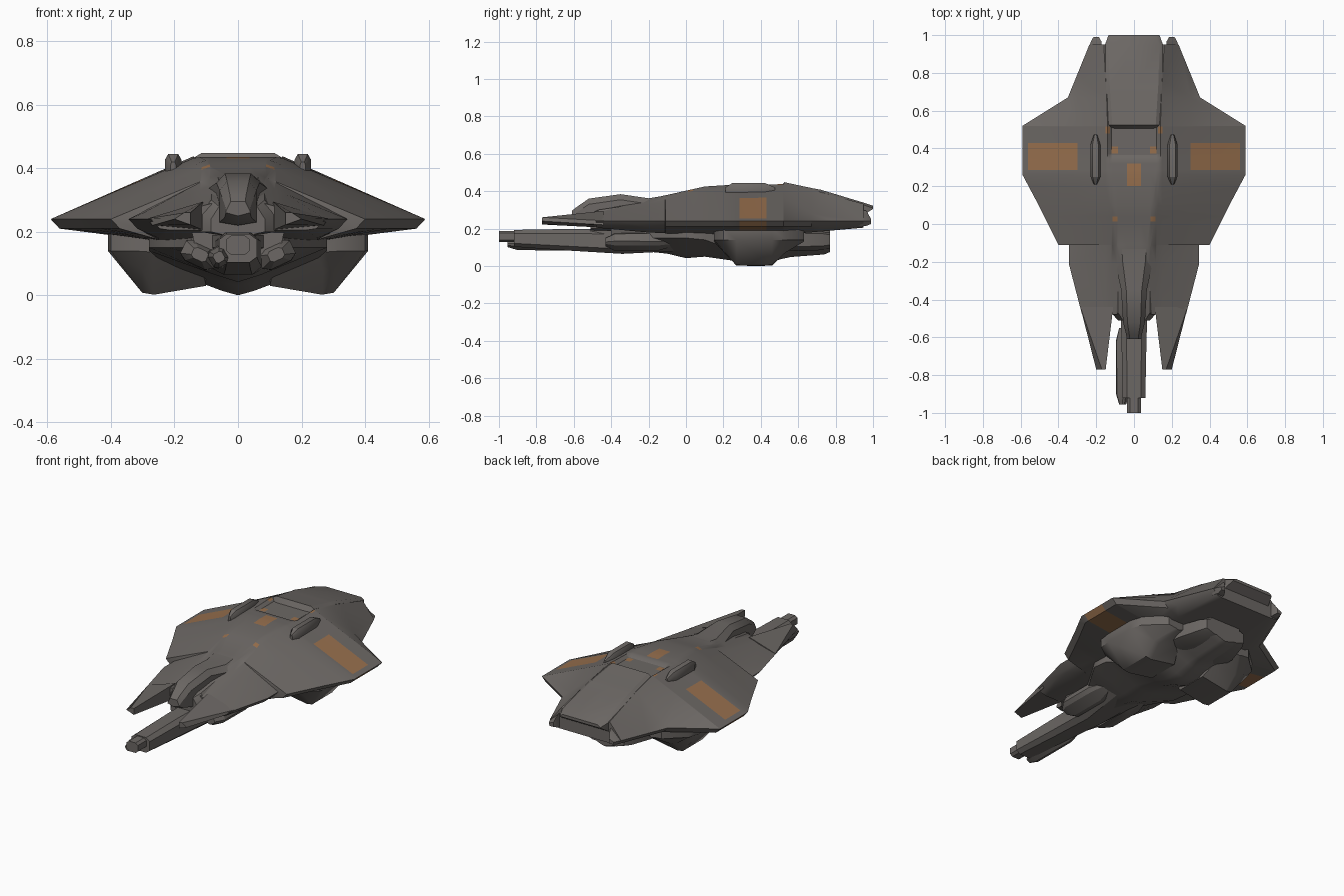
import bpy, bmesh, math
from mathutils import Vector


def material(name, rgb):
    m = bpy.data.materials.new(name)
    m.diffuse_color = (*rgb, 1)
    return m


GREY = material("dark warm grey", (0.15, 0.137, 0.128))
ORANGE = material("faded orange", (0.31, 0.16, 0.075))


def sym(half):
    """Close a half section (top centre to bottom centre) into a full ring."""
    return half + [(-x, z) for x, z in reversed(half[1:-1])]


def octa(cx, cz, w, h, k=0.4, tilt=0):
    """Chamfered box section, half width w and half height h, rolled by tilt degrees."""
    a, b = w * (1 - k), h * (1 - k)
    pts = [(a, h), (w, b), (w, -b), (a, -h), (-a, -h), (-w, -b), (-w, b), (-a, h)]
    c, s = math.cos(math.radians(tilt)), math.sin(math.radians(tilt))
    return [(cx + x * c - z * s, cz + x * s + z * c) for x, z in pts]


def loft(name, rings, mirror=False, paint=None, smooth=30):
    """Skin a list of (y, [(x, z), ...]) sections, capped at both ends."""
    bm = bmesh.new()
    rows = [[bm.verts.new((x, y, z)) for x, z in pts] for y, pts in rings]
    for r0, r1 in zip(rows, rows[1:]):
        n = len(r0)
        for i in range(n):
            bm.faces.new((r0[i], r0[(i + 1) % n], r1[(i + 1) % n], r1[i]))
    bm.faces.new(rows[0])
    bm.faces.new(rows[-1][::-1])
    bmesh.ops.recalc_face_normals(bm, faces=bm.faces)
    if paint:
        paint(bm)
    me = bpy.data.meshes.new(name)
    bm.to_mesh(me)
    bm.free()
    ob = bpy.data.objects.new(name, me)
    bpy.context.collection.objects.link(ob)
    me.materials.append(GREY)
    me.materials.append(ORANGE)
    if mirror:
        ob.modifiers.new("mirror", "MIRROR")
    bpy.ops.object.select_all(action="DESELECT")
    ob.select_set(True)
    bpy.context.view_layer.objects.active = ob
    bpy.ops.object.shade_smooth_by_angle(angle=math.radians(smooth))
    return ob


# Painted panels: x range (mirrored), y range, also on the underside
PANELS = [(0.30, 0.56, 0.285, 0.43, True), (0, 0.037, 0.20, 0.32, False),
          (0.088, 0.115, 0.012, 0.04, False), (0.085, 0.12, 0.372, 0.41, False),
          (0.128, 0.15, 0.48, 0.515, False)]


def paint_panels(bm):
    def cut(axis, v):
        no = Vector((0, 0, 0))
        no[axis] = 1
        bmesh.ops.bisect_plane(bm, geom=bm.verts[:] + bm.edges[:] + bm.faces[:],
                               plane_co=no * v, plane_no=no, dist=1e-5)
    for x0, x1, y0, y1, _ in PANELS:
        for v in sorted({x0, -x0, x1, -x1}):
            cut(0, v)
        cut(1, y0)
        cut(1, y1)
    bm.normal_update()
    for f in bm.faces:
        c = f.calc_center_median()
        up = f.normal.z > 0.3
        for x0, x1, y0, y1, under in PANELS:
            lim = x1 if up else 0.6
            if x0 < abs(c.x) < lim and y0 < c.y < y1 and (up or under):
                f.material_index = 1


# Main hull: y, deck half width, deck centre z, ridge z, edge x, underside z
stations = [(-0.48, 0.06, 0.30, 0.295, 0.275, 0.205), (-0.21, 0.08, 0.355, 0.348, 0.345, 0.18),
            (-0.112, 0.09, 0.378, 0.37, 0.345, 0.175), (-0.11, 0.09, 0.378, 0.37, 0.40, 0.175),
            (0.10, 0.12, 0.425, 0.418, 0.505, 0.17), (0.26, 0.14, 0.435, 0.432, 0.59, 0.17),
            (0.345, 0.14, 0.432, 0.433, 0.59, 0.17), (0.365, 0.14, 0.42, 0.433, 0.59, 0.17),
            (0.52, 0.14, 0.42, 0.438, 0.59, 0.17), (0.67, 0.145, 0.40, 0.408, 0.35, 0.18),
            (0.95, 0.16, 0.325, 0.332, 0.236, 0.205)]
loft("main_hull", [(y, sym([(0, zc), (xd - 0.02, zc), (xd, zr), (xe, 0.24), (xe - 0.028, 0.21),
                            (min(0.25, xe - 0.06), zb), (0, zb)]))
                   for y, xd, zc, zr, xe, zb in stations], paint=paint_panels)

# Forward wing prongs and tail claws
loft("wing_prong", [(-0.44, [(0.11, 0.295), (0.284, 0.242), (0.27, 0.22), (0.11, 0.205)]),
                    (-0.77, [(0.15, 0.26), (0.17, 0.26), (0.20, 0.24), (0.15, 0.222)])], mirror=True)
loft("tail_claw", [(0.86, [(0.165, 0.32), (0.20, 0.295), (0.265, 0.24), (0.24, 0.21), (0.165, 0.205)]),
                   (0.965, [(0.172, 0.295), (0.19, 0.275), (0.228, 0.24), (0.21, 0.215), (0.172, 0.215)]),
                   (0.99, [(0.185, 0.25), (0.19, 0.25), (0.215, 0.24), (0.21, 0.225), (0.185, 0.225)])],
     mirror=True)

# Raised engine hood over the tail
hood = [(0.505, 0.12, 0.42, 0.38), (0.525, 0.135, 0.448, 0.36), (0.68, 0.145, 0.415, 0.33),
        (0.72, 0.148, 0.408, 0.30), (0.945, 0.155, 0.34, 0.27), (1.0, 0.135, 0.322, 0.305)]
loft("engine_hood", [(y, sym([(0, t), (w - 0.02, t), (w, t - 0.012), (w, b), (0, b)]))
                     for y, w, t, b in hood])

# Cockpit nose and its shoulders
nose = [(-0.61, 0.038, 0.295, 0.25), (-0.585, 0.042, 0.315, 0.235), (-0.52, 0.058, 0.36, 0.22),
        (-0.35, 0.068, 0.384, 0.22), (-0.20, 0.10, 0.362, 0.22), (0.0, 0.12, 0.395, 0.25)]
loft("cockpit_nose", [(y, sym([(0, t), (w * 0.6, t), (w, t - 0.03), (w, b + 0.01), (0, b)]))
                      for y, w, t, b in nose])
loft("nose_shoulder", [(y, sym([(0, t), (w * 0.7, t), (w, t - 0.04), (w, 0.20), (0, 0.18)]))
                       for y, w, t in [(-0.51, 0.085, 0.28), (-0.47, 0.12, 0.30), (-0.2, 0.12, 0.34)]])

# Dorsal pods, sunk into the hull
pod = [(0.21, 0.008, 0.02), (0.25, 0.026, 0.045), (0.42, 0.026, 0.045), (0.475, 0.008, 0.02)]
loft("dorsal_pod", [(y, octa(0.204, 0.40, w, h)) for y, w, h in pod], mirror=True)

# Belly keel: y, half width, bottom z, chine z
belly = [(-0.52, 0.05, 0.10, 0.15), (-0.28, 0.11, 0.085, 0.15), (-0.10, 0.22, 0.066, 0.15),
         (0.0, 0.28, 0.042, 0.15), (0.10, 0.28, 0.05, 0.14), (0.24, 0.22, 0.03, 0.09),
         (0.33, 0.20, 0.0, 0.07), (0.42, 0.20, 0.0, 0.07), (0.50, 0.16, 0.035, 0.09),
         (0.56, 0.13, 0.048, 0.10), (0.74, 0.12, 0.062, 0.10), (0.77, 0.10, 0.075, 0.11)]
loft("belly_keel", [(y, sym([(0, 0.19), (w, 0.19), (w, c), (w * 0.25, b + (c - b) * 0.2), (0, b)]))
                    for y, w, b, c in belly], smooth=40)

# Bulging side nacelles: y, inner x, outer x, bottom z
nacelle = [(0.15, 0.16, 0.33, 0.13), (0.20, 0.12, 0.40, 0.075), (0.27, 0.10, 0.41, 0.002),
           (0.46, 0.10, 0.41, 0.002), (0.53, 0.13, 0.39, 0.07), (0.63, 0.14, 0.28, 0.13)]
loft("side_nacelle", [(y, [(i, 0.20), (o, 0.20), (o, max(0.14, b)), (i + (o - i) * 0.65, b + 0.006),
                           (i + (o - i) * 0.53, b), (i, b + 0.028)])
                      for y, i, o, b in nacelle], mirror=True, smooth=40)

# Engine block under the tail
loft("tail_engine", [(y, octa(0, 0.14, w, h)) for y, w, h in
                     [(0.45, 0.2, 0.05), (0.6, 0.19, 0.06), (0.73, 0.15, 0.055), (0.77, 0.13, 0.045)]])

# Main cannon, barrel and offset second gun
loft("main_cannon", [(y, octa(0, z, w, h)) for y, z, w, h in
                     [(-0.92, 0.148, 0.06, 0.045), (-0.62, 0.14, 0.066, 0.058),
                      (-0.34, 0.13, 0.075, 0.065), (-0.05, 0.14, 0.12, 0.06)]])
loft("cannon_barrel", [(y, octa(0, 0.158, 0.037, 0.03)) for y in (-1.0, -0.88)])
loft("second_gun", [(y, octa(-0.06, 0.12, w, h, tilt=30)) for y, w, h in
                    [(-0.955, 0.016, 0.016), (-0.90, 0.03, 0.03), (-0.62, 0.03, 0.033), (-0.55, 0.015, 0.02)]])

# Chin pods beside the cannon
chin = [(-0.43, 0.025, 0.018), (-0.38, 0.058, 0.036), (-0.16, 0.058, 0.038), (-0.08, 0.03, 0.02)]
loft("chin_pod", [(y, octa(0.12, 0.128, w, h, tilt=25)) for y, w, h in chin], mirror=True)
loft("chin_strut", [(y, [(0.06, 0.22), (0.15, 0.22), (0.13, 0.13), (0.06, 0.13)])
                    for y in (-0.40, -0.1)], mirror=True)
